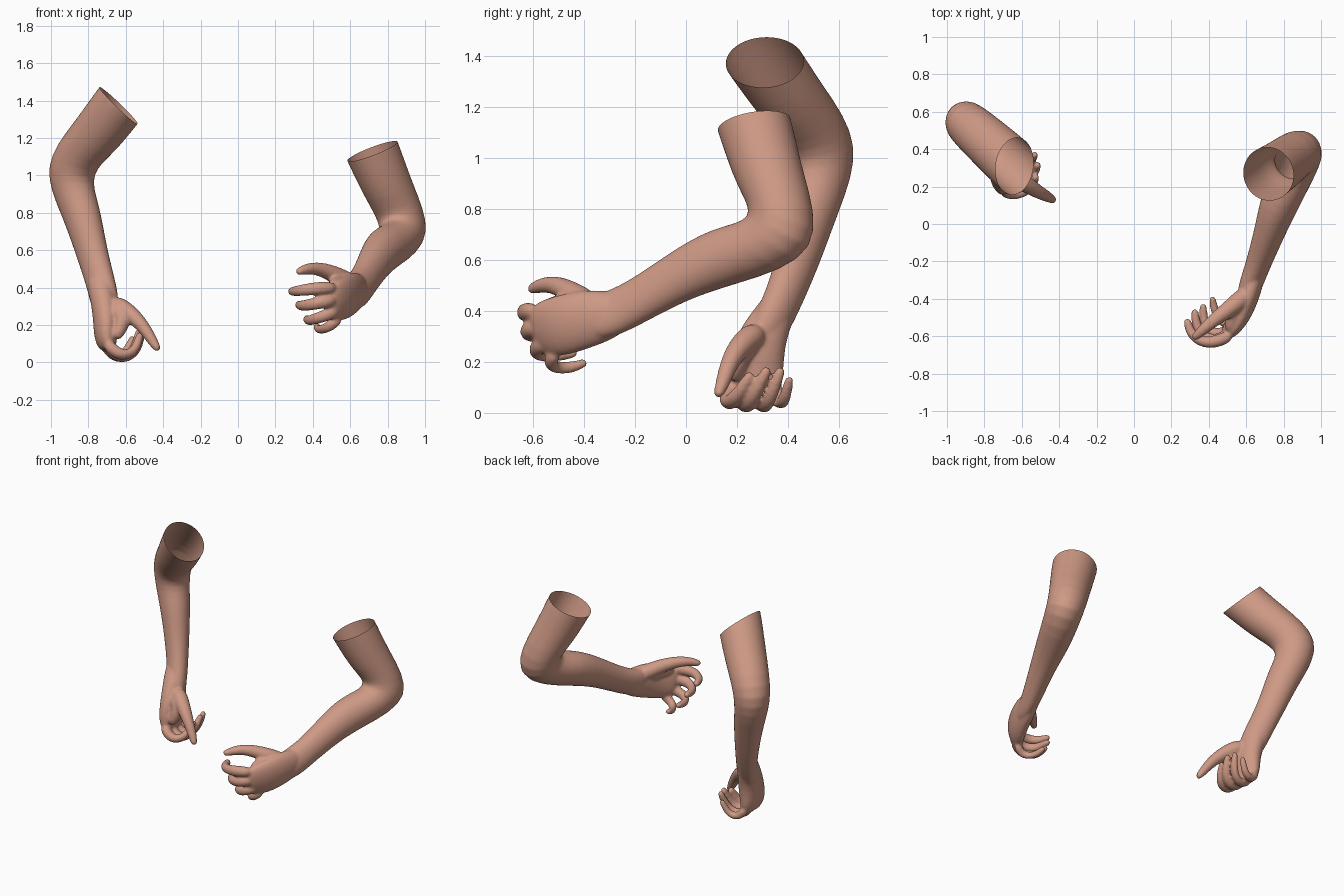
import bpy
import bmesh
import math
from mathutils import Vector

cube = bpy.data.objects.get("Cube")
if cube:
    bpy.data.objects.remove(cube, do_unlink=True)

skin = bpy.data.materials.new("skin")
skin.use_nodes = True
skin.diffuse_color = (0.62, 0.32, 0.235, 1)
skin.node_tree.nodes["Principled BSDF"].inputs["Base Color"].default_value = skin.diffuse_color

SIDES = 12
# compensates for the shrinkage of a subdivided ring
SWELL = 3 / (2 + math.cos(math.tau / SIDES))


def tube(bm, stations, across):
    """Loft elliptical rings (x, y, z, radius along across, other radius)."""
    centres = [Vector(s[:3]) for s in stations]
    rings = []
    for i, station in enumerate(stations):
        into = (centres[i] - centres[max(i - 1, 0)]).normalized()
        out = (centres[min(i + 1, len(centres) - 1)] - centres[i]).normalized()
        tangent = (into + out).normalized()
        u = (across - across.dot(tangent) * tangent).normalized()
        v = tangent.cross(u)
        ring = []
        for k in range(SIDES):
            a = math.tau * k / SIDES
            offset = u * math.cos(a) * station[3] + v * math.sin(a) * station[-1]
            ring.append(bm.verts.new(centres[i] + offset * SWELL))
        rings.append(ring)
    for low, high in zip(rings, rings[1:]):
        for k in range(SIDES):
            n = (k + 1) % SIDES
            bm.faces.new((low[k], low[n], high[n], high[k]))
    bm.faces.new(rings[0][::-1])
    bm.faces.new(rings[-1])


def digit(bm, joints, radii, across):
    """A finger or thumb with a rounded tip."""
    stations = [(*p, r) for p, r in zip(joints, radii)]
    a, b = Vector(joints[-2]), Vector(joints[-1])
    tip = b + (b - a).normalized() * radii[-1] * 0.7
    stations.append((*tip, radii[-1] * 0.6))
    tube(bm, stations, across)


def build_arm(name, opening, arm, palm, fingers, thumb, web):
    bm = bmesh.new()
    shoulder, elbow, wrist = (Vector(arm[i][:3]) for i in (0, 2, -1))
    axis = (elbow - shoulder).normalized()

    # upper arm and forearm, started above the opening so it can be trimmed
    start = (*(shoulder - axis * 0.2), *arm[0][3:])
    bend = (wrist - elbow).normalized() - axis
    tube(bm, [start] + arm, bend)

    # palm, four fingers, thumb and the web of flesh between thumb and palm
    spread = Vector(fingers[0][0]) - Vector(fingers[-1][0])
    tube(bm, palm, spread)
    for i, joints in enumerate(fingers):
        size = (1, 1, 0.95, 0.85)[i]
        digit(bm, joints, [r * size for r in (0.038, 0.034, 0.029, 0.022)], spread)
    digit(bm, thumb, (0.055, 0.048, 0.036, 0.029, 0.021), spread)
    digit(bm, web, (0.06, 0.045, 0.035), spread)

    bmesh.ops.recalc_face_normals(bm, faces=bm.faces)
    mesh = bpy.data.meshes.new(name)
    bm.to_mesh(mesh)
    bm.free()
    obj = bpy.data.objects.new(name, mesh)
    bpy.context.collection.objects.link(obj)

    # fuse the parts into one soft skin
    obj.modifiers.new("round", "SUBSURF").levels = 2
    fuse = obj.modifiers.new("fuse", "REMESH")
    fuse.mode = "VOXEL"
    fuse.voxel_size = 0.008
    soften = obj.modifiers.new("soften", "SMOOTH")
    soften.factor = 0.5
    soften.iterations = 8
    graph = bpy.context.evaluated_depsgraph_get()
    fused = bpy.data.meshes.new_from_object(obj.evaluated_get(graph))
    obj.modifiers.clear()

    # trim the top to leave an open hollow sleeve
    bm = bmesh.new()
    bm.from_mesh(fused)
    bmesh.ops.bisect_plane(bm, geom=bm.verts[:] + bm.edges[:] + bm.faces[:],
                           plane_co=shoulder, plane_no=Vector(opening), clear_inner=True)
    for face in bm.faces:
        face.smooth = True
        face.material_index = 0
    bm.to_mesh(fused)
    bm.free()
    fused.materials.clear()
    fused.materials.append(skin)
    obj.data = fused


# left arm: reaching forward, thumb on top, fingers curled inward
build_arm(
    "left_arm",
    opening=(0.35, 0.15, -0.92),
    arm=[(0.72, 0.27, 1.13, 0.146, 0.146), (0.805, 0.325, 0.92, 0.132, 0.132),
         (0.922, 0.422, 0.685, 0.165, 0.12), (0.785, 0.14, 0.615, 0.122, 0.108),
         (0.73, -0.03, 0.535, 0.1, 0.082), (0.67, -0.2, 0.43, 0.088, 0.066),
         (0.63, -0.31, 0.38, 0.098, 0.058), (0.6, -0.4, 0.36, 0.08, 0.05)],
    palm=[(0.66, -0.22, 0.41, 0.06, 0.045), (0.635, -0.3, 0.385, 0.097, 0.06),
          (0.61, -0.39, 0.37, 0.115, 0.06), (0.56, -0.51, 0.335, 0.12, 0.055),
          (0.48, -0.605, 0.32, 0.1, 0.035)],
    fingers=[
        [(0.53, -0.59, 0.40), (0.40, -0.65, 0.395), (0.305, -0.6, 0.38), (0.285, -0.52, 0.38)],
        [(0.53, -0.58, 0.34), (0.42, -0.64, 0.315), (0.335, -0.57, 0.30), (0.325, -0.47, 0.31)],
        [(0.54, -0.55, 0.28), (0.44, -0.605, 0.24), (0.37, -0.54, 0.22), (0.37, -0.44, 0.235)],
        [(0.55, -0.51, 0.24), (0.48, -0.545, 0.185), (0.43, -0.47, 0.17), (0.42, -0.40, 0.195)],
    ],
    thumb=[(0.62, -0.36, 0.41), (0.53, -0.44, 0.465), (0.43, -0.51, 0.505),
           (0.365, -0.57, 0.50), (0.325, -0.605, 0.485)],
    web=[(0.6, -0.4, 0.4), (0.53, -0.47, 0.43), (0.515, -0.55, 0.41)],
)

# right arm: hanging down, thumb to the front, fingers curled inward
build_arm(
    "right_arm",
    opening=(-0.69, 0.08, -0.71),
    arm=[(-0.64, 0.31, 1.375, 0.142, 0.142), (-0.76, 0.42, 1.21, 0.135, 0.135),
         (-0.93, 0.57, 1.03, 0.145, 0.118), (-0.838, 0.495, 0.81, 0.108, 0.098),
         (-0.785, 0.44, 0.6, 0.09, 0.078), (-0.735, 0.375, 0.43, 0.085, 0.065),
         (-0.715, 0.33, 0.34, 0.085, 0.065), (-0.7, 0.3, 0.27, 0.07, 0.05)],
    palm=[(-0.755, 0.39, 0.48, 0.05, 0.05), (-0.735, 0.355, 0.4, 0.075, 0.07),
          (-0.715, 0.31, 0.32, 0.09, 0.07), (-0.705, 0.275, 0.22, 0.11, 0.068),
          (-0.71, 0.265, 0.13, 0.115, 0.06), (-0.69, 0.265, 0.06, 0.1, 0.045)],
    fingers=[
        [(-0.71, 0.18, 0.11), (-0.635, 0.155, 0.03), (-0.55, 0.19, 0.05), (-0.525, 0.25, 0.145)],
        [(-0.71, 0.24, 0.10), (-0.63, 0.225, 0.01), (-0.54, 0.255, 0.05), (-0.515, 0.315, 0.165)],
        [(-0.72, 0.3, 0.10), (-0.645, 0.295, 0.01), (-0.555, 0.325, 0.045), (-0.53, 0.37, 0.165)],
        [(-0.72, 0.35, 0.11), (-0.67, 0.365, 0.03), (-0.6, 0.385, 0.045), (-0.565, 0.405, 0.13)],
    ],
    thumb=[(-0.68, 0.29, 0.32), (-0.59, 0.22, 0.275), (-0.51, 0.17, 0.2),
           (-0.46, 0.145, 0.12), (-0.432, 0.128, 0.075)],
    web=[(-0.67, 0.26, 0.3), (-0.6, 0.21, 0.235), (-0.645, 0.19, 0.15)],
)
